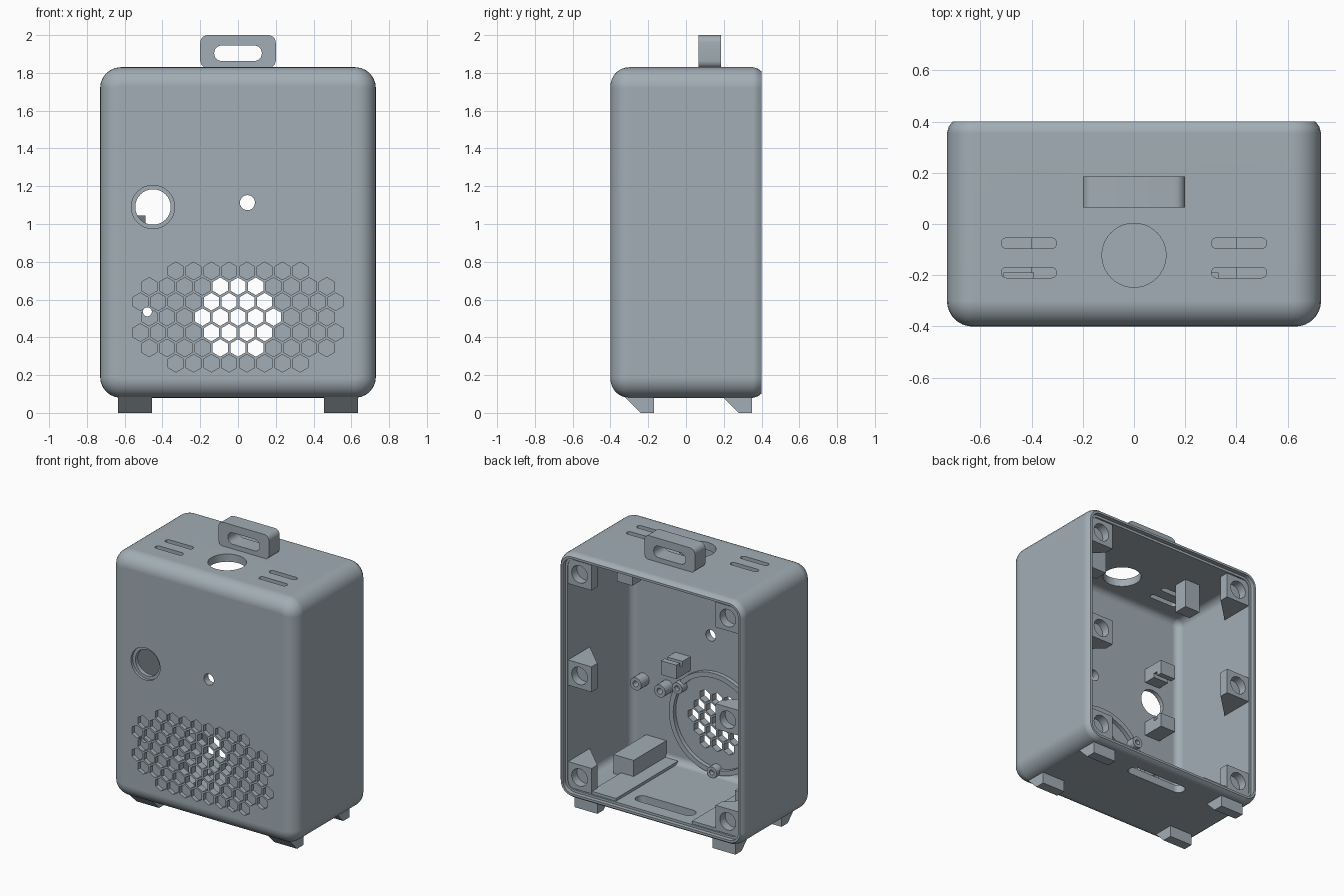
import bpy, bmesh, math

if "Cube" in bpy.data.objects:
    bpy.data.objects.remove(bpy.data.objects["Cube"])

mat = bpy.data.materials.new("grey_plastic")
mat.diffuse_color = (0.36, 0.42, 0.46, 1)
mat.use_nodes = True
mat.node_tree.nodes["Principled BSDF"].inputs["Base Color"].default_value = mat.diffuse_color


def rrect(w, h, r, cu=0.0, cv=0.0, n=6):
    """Rounded rectangle outline, half sizes w and h, corner radius r."""
    pts = []
    for k, (su, sv) in enumerate([(1, 1), (-1, 1), (-1, -1), (1, -1)]):
        for i in range(n + 1):
            a = math.pi / 2 * (k + i / n * 0.999)
            pts.append((cu + su * (w - r) + r * math.cos(a), cv + sv * (h - r) + r * math.sin(a)))
    return pts


def circle(r, cu, cv, n=32, start=0.0):
    return [(cu + r * math.cos(start + math.tau * i / n), cv + r * math.sin(start + math.tau * i / n))
            for i in range(n)]


def loft(bm, sections, axis="Y", cyclic=False):
    """Bridge (outline, position) sections along an axis; cap the ends unless cyclic."""
    put = {"X": lambda u, v, t: (t, u, v), "Y": lambda u, v, t: (u, t, v), "Z": lambda u, v, t: (u, v, t)}[axis]
    rings = [[bm.verts.new(put(u, v, t)) for u, v in pts] for pts, t in sections]
    n = len(rings[0])
    pairs = list(zip(rings, rings[1:])) + ([(rings[-1], rings[0])] if cyclic else [])
    for a, b in pairs:
        for i in range(n):
            j = (i + 1) % n
            bm.faces.new((a[i], a[j], b[j], b[i]))
    if not cyclic:
        bm.faces.new(rings[0])
        bm.faces.new(rings[-1])


def prism(bm, pts, t0, t1, axis="Y"):
    loft(bm, [(pts, t0), (pts, t1)], axis)


def box(bm, x0, x1, y0, y1, z0, z1):
    prism(bm, [(x0, y0), (x1, y0), (x1, y1), (x0, y1)], z0, z1, "Z")


def finish(name, bm):
    bmesh.ops.recalc_face_normals(bm, faces=bm.faces)
    me = bpy.data.meshes.new(name)
    bm.to_mesh(me)
    bm.free()
    ob = bpy.data.objects.new(name, me)
    bpy.context.collection.objects.link(ob)
    me.materials.append(mat)
    me.shade_smooth()
    me.set_sharp_from_angle(angle=math.radians(32))
    return ob


# Hollow case: rounded outside, open back with a stepped rim, rounded cavity
W, H, CZ, R = 0.73, 0.875, 0.955, 0.1


def wall(inset):
    return rrect(W - inset, H - inset, max(0.11 - inset, 0.01), 0, CZ)


sections = []
for i in range(9):
    a = math.pi / 2 * i / 8
    sections.append((wall(R * (1 - math.sin(a))), -0.4 + R * (1 - math.cos(a))))
sections += [(wall(0), 0.355), (wall(0.007), 0.38), (wall(0.022), 0.4),
             (wall(0.038), 0.4), (wall(0.038), 0.37), (wall(0.055), 0.37)]
for i in range(6):
    a = math.pi / 2 * i / 5
    sections.append((wall(0.055 + 0.05 * (1 - math.cos(a))), -0.30 - 0.05 * math.sin(a)))
bm = bmesh.new()
loft(bm, sections)
case = finish("case", bm)

# Openings: honeycomb grille, round openings, top vents, bottom cable slot
bm = bmesh.new()
for row in range(-3, 4):
    count = {0: 11, 1: 12, 2: 11, 3: 8}[abs(row)]
    through = {0: 5, 1: 4, 2: 3, 3: 0}[abs(row)]
    for i in range(count):
        k = i - (count - 1) / 2
        deep = abs(k) <= (through - 1) / 2
        prism(bm, circle(0.0465, k * 0.094, 0.507 + row * 0.0815, 6, math.pi / 6),
              -0.45, -0.3 if deep else -0.372)
prism(bm, circle(0.115, -0.45, 1.09), -0.45, -0.38)
prism(bm, circle(0.04, 0.05, 1.113, 20), -0.45, -0.3)
prism(bm, circle(0.125, 0, -0.122, 40), 1.7, 1.9, "Z")
for s in (-1, 1):
    for y in (-0.075, -0.19):
        prism(bm, rrect(0.108, 0.02, 0.0195, s * 0.41, y), 1.7, 1.9, "Z")
prism(bm, rrect(0.23, 0.045, 0.044, 0, 0.23), 0.03, 0.2, "Z")
cut_a = finish("opening_cutter", bm)
bm = bmesh.new()
prism(bm, circle(0.094, -0.45, 1.09), -0.5, -0.3)
prism(bm, circle(0.024, -0.48, 0.535, 16), -0.5, -0.3)
cut_b = finish("through_hole_cutter", bm)

for cutter in (cut_a, cut_b):
    mod = case.modifiers.new("cut", "BOOLEAN")
    mod.operation, mod.solver, mod.object = "DIFFERENCE", "EXACT", cutter
bpy.context.view_layer.update()
dg = bpy.context.evaluated_depsgraph_get()
cut_mesh = bpy.data.meshes.new_from_object(case.evaluated_get(dg))
case.modifiers.clear()
case.data = cut_mesh
cut_mesh.shade_smooth()
cut_mesh.set_sharp_from_angle(angle=math.radians(32))
case.modifiers.new("even_shading", "WEIGHTED_NORMAL").keep_sharp = True
for cutter in (cut_a, cut_b):
    bpy.data.objects.remove(cutter)

# Carry handle
bm = bmesh.new()
outer = rrect(0.2, 0.0875, 0.04, 0, 1.9125)
inner = rrect(0.126, 0.041, 0.04, 0, 1.904)
loft(bm, [(outer, 0.065), (outer, 0.185), (inner, 0.185), (inner, 0.065)], cyclic=True)
finish("handle", bm)

# Feet with a sloped front
bm = bmesh.new()
for s in (-1, 1):
    for y in (-0.17, 0.35):
        prism(bm, [(y, 0.085), (y, 0), (y - 0.07, 0), (y - 0.155, 0.085)], s * 0.455, s * 0.635, "X")
finish("feet", bm)

# Screw bosses: tapered into the side walls, with a blind screw hole
bm = bmesh.new()
for s in (-1, 1):
    for z in (0.23, 0.955, 1.68):
        back = [(s * 0.49, z - 0.09), (s * 0.68, z - 0.09), (s * 0.68, z + 0.09), (s * 0.49, z + 0.09)]
        deep = [(s * 0.675, v) if abs(u) < 0.5 else (u, v) for u, v in back]
        # ring of 32 points round the square matches the hole outline
        hole = circle(0.062, s * 0.585, z, 32, math.pi / 4)
        edge = []
        for u, v in hole:
            du, dv = u - s * 0.585, v - z
            m = max(abs(du), abs(dv))
            edge.append((s * 0.585 + du / m * 0.095, z + dv / m * 0.09))
        loft(bm, [(back, 0.30), (deep, 0.12)])
        loft(bm, [(edge, 0.30), (edge, 0.365), (hole, 0.365), (hole, 0.305)])
finish("screw_bosses", bm)

# Floor rails, blocks on the rails and hanging roof blocks
bm = bmesh.new()
for s in (-1, 1):
    box(bm, s * 0.30, s * 0.50, -0.36, 0.36, 0.12, 0.155)
    box(bm, s * 0.40, s * 0.56, -0.36, 0.02, 0.125, 0.27)
    box(bm, s * 0.34, s * 0.46, 0.02, 0.12, 1.57, 1.79)
finish("floor_rails_and_blocks", bm)

# Speaker seat ring with fixing lugs
bm = bmesh.new()
a, b = circle(0.36, 0, 0.507, 48), circle(0.325, 0, 0.507, 48)
loft(bm, [(a, -0.36), (a, -0.32), (b, -0.32), (b, -0.36)], cyclic=True)
finish("speaker_ring", bm)


# Hollow standoffs on the front wall
def standoff(bm, x, z, r, y1):
    o, i = circle(r, x, z, 20), circle(r * 0.45, x, z, 20)
    loft(bm, [(o, -0.36), (o, y1), (i, y1), (i, -0.36)], cyclic=True)


bm = bmesh.new()
for deg in (35, 145, 270):
    t = math.radians(deg)
    standoff(bm, 0.335 * math.cos(t), 0.507 + 0.335 * math.sin(t), 0.04, -0.29)
for x in (0.39, 0.58):
    standoff(bm, x, 0.66, 0.045, -0.26)
finish("standoffs", bm)

# Notched board clips on the front wall
bm = bmesh.new()
for x, z, up in ((-0.45, 0.86, 1), (-0.45, 1.28, -1), (0.27, 0.86, 1)):
    z0, z1, z2 = z - 0.04 * up, z + 0.03 * up, z + 0.06 * up
    prism(bm, [(-0.36, z0), (-0.19, z0), (-0.19, z2), (-0.23, z2), (-0.23, z1), (-0.26, z1),
               (-0.26, z2), (-0.36, z2)], x - 0.06, x + 0.06, "X")
finish("board_clips", bm)
